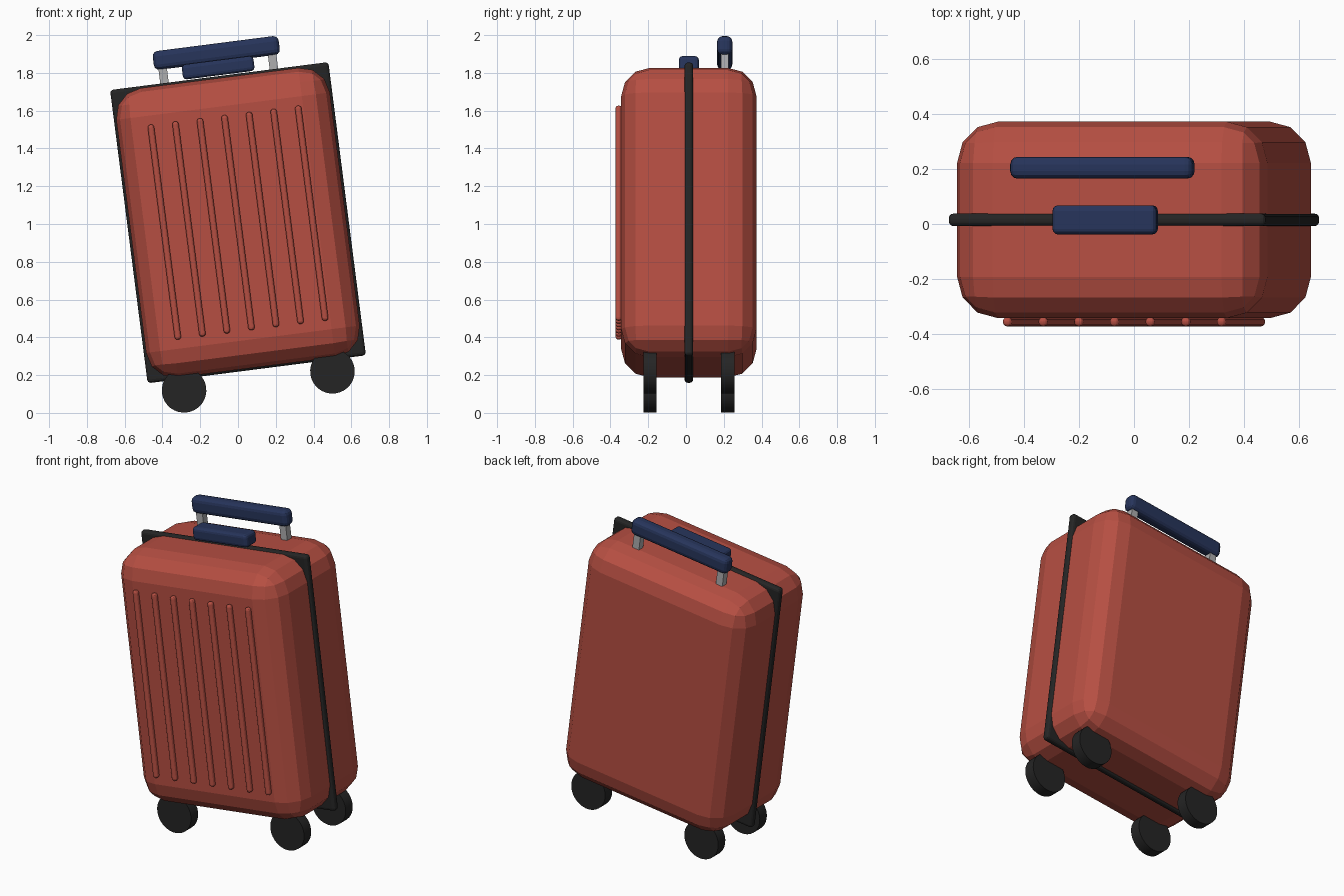
import bpy, bmesh, math
from mathutils import Matrix, Vector

if "Cube" in bpy.data.objects:
    bpy.data.objects.remove(bpy.data.objects["Cube"], do_unlink=True)

# The whole case leans sideways about its centre
TILT = Matrix.Translation((0, 0.015, 1.007)) @ Matrix.Rotation(math.radians(-7.3), 4, 'Y')


def material(name, rgb, roughness=0.6):
    mat = bpy.data.materials.new(name)
    mat.use_nodes = True
    mat.diffuse_color = (*rgb, 1)
    bsdf = mat.node_tree.nodes["Principled BSDF"]
    bsdf.inputs["Base Color"].default_value = (*rgb, 1)
    bsdf.inputs["Roughness"].default_value = roughness
    return mat


RED = material("brick red", (0.47, 0.078, 0.055))
BLACK = material("rubber black", (0.018, 0.018, 0.018))
NAVY = material("navy blue", (0.02, 0.035, 0.105))
GREY = material("metal grey", (0.42, 0.42, 0.43))


def add_object(name, bm, loc, mat):
    mesh = bpy.data.meshes.new(name)
    bm.to_mesh(mesh)
    bm.free()
    mesh.materials.append(mat)
    obj = bpy.data.objects.new(name, mesh)
    bpy.context.collection.objects.link(obj)
    obj.matrix_world = TILT @ Matrix.Translation(loc)
    return obj


def rounded_box(name, size, loc, mat, radius=0.0, segments=3):
    bm = bmesh.new()
    bmesh.ops.create_cube(bm, size=1)
    bmesh.ops.scale(bm, vec=Vector(size), verts=bm.verts)
    if radius:
        bmesh.ops.bevel(bm, geom=bm.edges[:], offset=radius, segments=segments,
                        profile=0.5, affect='EDGES', clamp_overlap=True)
    return add_object(name, bm, loc, mat)


def wheel(name, loc, radius, width):
    bm = bmesh.new()
    bmesh.ops.create_cone(bm, cap_ends=True, segments=32, radius1=radius,
                          radius2=radius, depth=width,
                          matrix=Matrix.Rotation(math.pi / 2, 4, 'X'))
    for face in bm.faces:
        face.smooth = len(face.verts) == 4
    for edge in bm.edges:
        edge.smooth = all(f.smooth for f in edge.link_faces)
    return add_object(name, bm, loc, BLACK)


# Shell and the closing band around its middle
rounded_box("shell", (1.14, 0.716, 1.544), (0, 0, 0), RED, 0.15)
rounded_box("closing_band", (1.165, 0.046, 1.565), (0, 0, 0), BLACK, 0.018)

# Raised ribs on the front
for i in range(7):
    rounded_box(f"front_rib_{i + 1}", (0.034, 0.034, 1.148),
                ((i - 3) * 0.131, -0.371, 0), RED, 0.015)

# Carry handle on top of the band
rounded_box("carry_handle", (0.382, 0.106, 0.08), (0, 0, 0.827), NAVY, 0.02)

# Pull handle at the back: posts and grip
for side, x in (("left", 0.292), ("right", -0.292)):
    rounded_box(f"{side}_handle_post", (0.045, 0.042, 0.2), (x, 0.19, 0.79), GREY)
rounded_box("handle_grip", (0.672, 0.08, 0.1), (0, 0.19, 0.906), NAVY, 0.028)

# Wheels
for side, x in (("left", 0.396), ("right", -0.396)):
    for end, y in (("front", -0.206), ("back", 0.206)):
        wheel(f"{end}_{side}_wheel", (x, y, -0.844), 0.118, 0.07)
